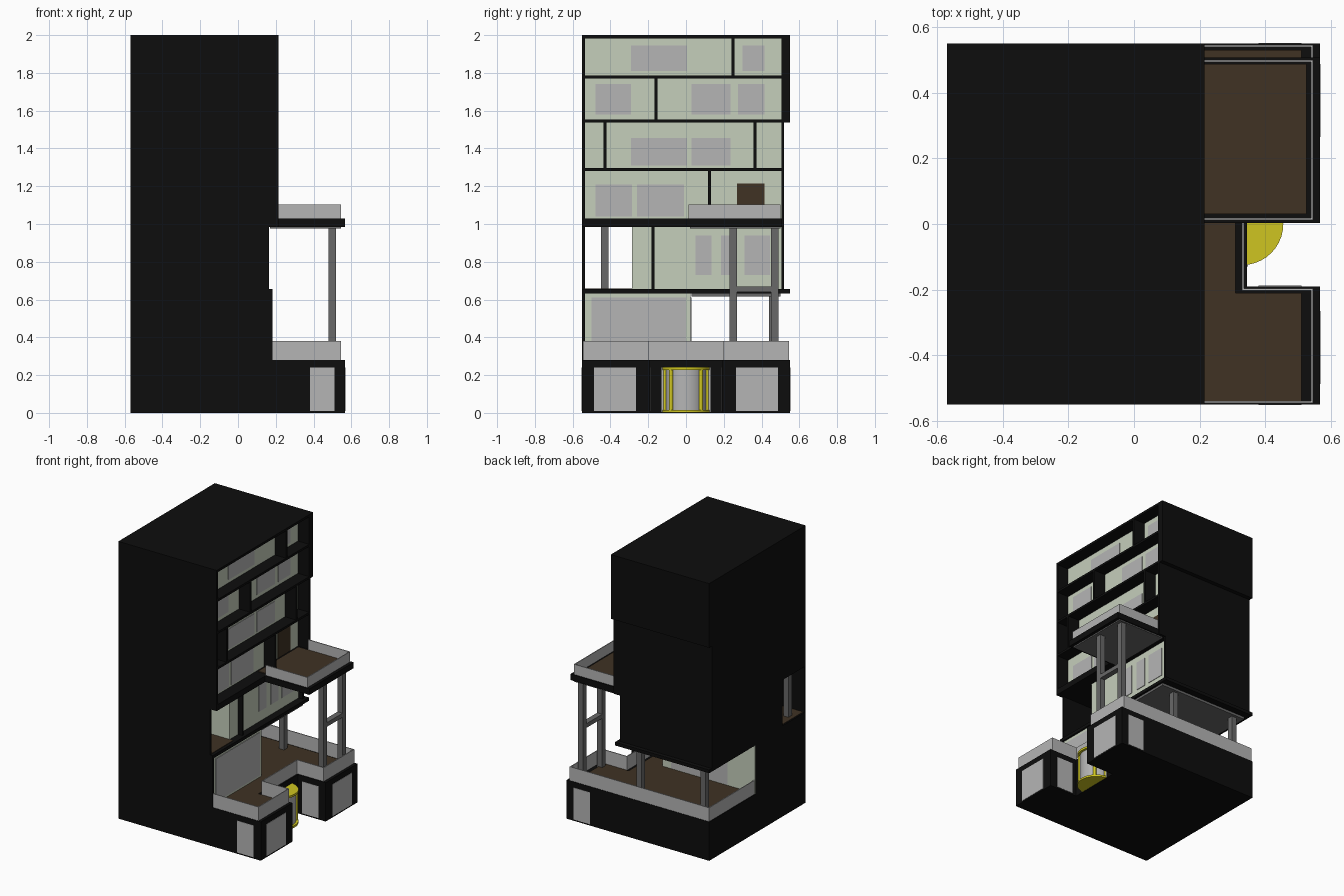
import bpy, bmesh, math

if "Cube" in bpy.data.objects:
    bpy.data.objects.remove(bpy.data.objects["Cube"])

def mat(name, r, g, b):
    m = bpy.data.materials.new(name)
    m.diffuse_color = (r, g, b, 1)
    m.use_nodes = True
    m.node_tree.nodes["Principled BSDF"].inputs["Base Color"].default_value = m.diffuse_color
    return m

BLACK = mat("black", .004, .004, .004)
GREEN = mat("pale_green", .56, .62, .50)
GLASS = mat("glass_grey", .46, .46, .46)
STEEL = mat("steel", .14, .14, .14)
BROWN = mat("decking", .05, .032, .017)
YELLOW = mat("yellow", .62, .56, .015)

def finish(name, bm, m):
    bmesh.ops.recalc_face_normals(bm, faces=bm.faces)
    me = bpy.data.meshes.new(name)
    bm.to_mesh(me)
    bm.free()
    me.materials.append(m)
    o = bpy.data.objects.new(name, me)
    bpy.context.collection.objects.link(o)
    return o

def box(name, x, y, z, m):
    """Box from (min, max) pairs."""
    bm = bmesh.new()
    bmesh.ops.create_cube(bm, size=1)
    for v in bm.verts:
        for i, r in enumerate((x, y, z)):
            v.co[i] = r[0] if v.co[i] < 0 else r[1]
    return finish(name, bm, m)

def prism(name, pts, z, m):
    """Plan outline extruded between two heights."""
    bm = bmesh.new()
    f = bm.faces.new([bm.verts.new((px, py, z[0])) for px, py in pts])
    g = bmesh.ops.extrude_face_region(bm, geom=[f])
    for v in g["geom"]:
        if isinstance(v, bmesh.types.BMVert):
            v.co.z = z[1]
    return finish(name, bm, m)

def rail(name, pts, z, t=.006):
    """Glass balustrade along axis-aligned segments."""
    for i, (a, b) in enumerate(zip(pts, pts[1:])):
        xs, ys = sorted((a[0], b[0])), sorted((a[1], b[1]))
        box(f"{name}_{i}", (xs[0] - t/2, xs[1] + t/2), (ys[0] - t/2, ys[1] + t/2), z, GLASS)

def cyl(name, x, y, r, z, m, n=40):
    bm = bmesh.new()
    bmesh.ops.create_cone(bm, cap_ends=True, segments=n, radius1=r, radius2=r, depth=z[1] - z[0])
    bmesh.ops.translate(bm, verts=bm.verts, vec=(x, y, (z[0] + z[1]) / 2))
    for f in bm.faces:
        f.smooth = len(f.verts) == 4
    return finish(name, bm, m)

# ground floor with entrance notch
prism("ground_floor", [(-.57, -.55), (.567, -.55), (.567, -.19), (.345, -.19), (.345, .19),
                       (.567, .19), (.567, .55), (-.57, .55)], (0, .28), BLACK)
prism("terrace_deck", [(.17, -.54), (.51, -.54), (.51, -.21), (.31, -.21), (.31, .21), (.51, .21),
                       (.51, .53), (-.55, .53), (-.55, .02), (.17, .02)], (.275, .285), BROWN)
rail("terrace_glass", [(.18, -.543), (.543, -.543), (.543, -.2), (.332, -.2), (.332, .2), (.543, .2),
                       (.543, .543), (-.563, .543), (-.563, .02)], (.28, .38))

# shop windows on each wing
for s, tag in ((-1, "front"), (1, "back")):
    ys = sorted((s * .265, s * .487))
    box(f"shop_window_{tag}", (.55, .569), ys, (.01, .24), GLASS)
    for k, face in (("side", .545), ("notch", .195)):
        box(f"shop_{k}_window_{tag}", (.38, .51), sorted((s * face, s * (face + (.007 if k == "side" else -.007)))),
            (.01, .24), GLASS)

# revolving door
box("entrance_glass", (.33, .347), (-.13, .13), (.005, .24), GLASS)
cyl("door_canopy", .33, 0, .125, (.228, .243), YELLOW)
cyl("door_base", .33, 0, .125, (.002, .016), YELLOW)
cyl("door_drum", .33, 0, .108, (.016, .228), GLASS)
for a in (-85, -45, 45, 85):
    t = math.radians(a)
    cyl(f"door_post_{a}", .33 + .112 * math.cos(t), .112 * math.sin(t), .011, (.016, .228), YELLOW, 12)

# first floor: enclosed front half, open rear terrace
box("first_floor_room", (-.569, .17), (-.54, .025), (.28, .635), GREEN)
box("first_floor_front_wall", (-.57, .183), (-.55, -.535), (.28, .65), BLACK)
box("first_floor_side_wall", (-.57, -.56), (-.55, .02), (.28, .65), BLACK)
box("first_floor_window", (.16, .174), (-.5, 0), (.30, .61), GLASS)
box("first_floor_terrace_window", (-.35, .1), (.02, .029), (.29, .61), GLASS)
box("second_floor_slab", (-.57, .183), (-.55, .55), (.632, .655), BLACK)
box("terrace_ceiling", (-.54, .17), (.03, .5), (.615, .633), GLASS).data.materials[0] = STEEL

# second floor with a passage on the front side
box("second_floor_room", (-.56, .13), (-.285, .51), (.65, .99), GREEN)
box("second_floor_side_wall", (-.57, -.555), (-.285, .52), (.65, .99), BLACK)
box("second_floor_front_wall", (-.57, .163), (-.55, -.535), (.65, 1), BLACK)
box("second_floor_back_wall", (-.57, .163), (.505, .52), (.65, 1), BLACK)
box("second_floor_mullion", (.12, .163), (-.183, -.168), (.65, .99), BLACK)
box("passage_deck", (-.56, .16), (-.535, -.285), (.65, .658), BROWN)
for i, (a, b) in enumerate(((.05, .135), (.185, .27), (.31, .445))):
    box(f"second_floor_window_{i}", (.12, .134), (a, b), (.73, .94), GLASS)

# tower: shell, recessed pale wall, projecting slabs and fins
FRONT, WALL = .215, .125
box("tower_wall", (-.56, WALL), (-.54, .51), (1, 1.99), GREEN)
box("tower_side_wall", (-.57, -.555), (-.55, .52), (.985, 2), BLACK)
box("tower_front_wall", (-.57, FRONT), (-.55, -.535), (.985, 2), BLACK)
box("tower_back_wall", (-.57, FRONT), (.505, .52), (.985, 1.56), BLACK)
box("tower_back_upper_wall", (-.57, FRONT), (.505, .55), (1.537, 2), BLACK)
box("tower_floor_slab", (-.57, FRONT), (-.55, .52), (.985, 1.028), BLACK)
for i, z in enumerate((1.288, 1.545, 1.778)):
    box(f"tower_slab_{i}", (-.56, FRONT), (-.545, .515), (z - .008, z + .008), BLACK)
box("roof", (-.57, FRONT), (-.55, .55), (1.983, 2), BLACK)
fins = ((.125, 1.02, 1.29), (-.43, 1.29, 1.545), (.365, 1.29, 1.545), (-.16, 1.545, 1.78), (.25, 1.78, 1.99))
for i, (y, a, b) in enumerate(fins):
    box(f"tower_fin_{i}", (WALL - .01, FRONT), (y - .008, y + .008), (a, b), BLACK)
rows = (((1.04, 1.21), ((-.48, -.285), (-.26, -.01))),
        ((1.31, 1.455), ((-.29, .005), (.03, .235))),
        ((1.58, 1.74), ((-.48, -.29), (.03, .235), (.275, .415))),
        ((1.81, 1.945), ((-.29, .005), (.3, .415))))
for r, (z, spans) in enumerate(rows):
    for i, y in enumerate(spans):
        box(f"tower_window_{r}_{i}", (WALL - .01, WALL + .004), y, z, GLASS)
box("balcony_door", (WALL - .01, WALL + .004), (.27, .415), (1.03, 1.215), BROWN)

# balcony on columns
box("balcony_slab", (.16, .567), (.003, .508), (.985, 1.028), BLACK)
box("balcony_deck", (.14, .525), (.03, .488), (1.02, 1.033), BROWN)
box("balcony_ceiling", (.17, .545), (.02, .5), (.976, .986), STEEL)
rail("balcony_glass", [(.215, .015), (.542, .015), (.542, .497), (.215, .497)], (1.025, 1.102))

def column(name, x, y, z):
    box(name, (x - .02, x + .02), (y - .02, y + .02), z, STEEL)

for i, y in enumerate((.25, .47)):
    column(f"balcony_column_{i}", .5, y, (.28, .98))
box("column_brace", (.48, .52), (.265, .455), (.64, .67), STEEL)
for i, x in enumerate((-.47, .04)):
    column(f"terrace_column_{i}", x, .46, (.28, .62))
column("passage_column", -.51, -.43, (.65, .99))
